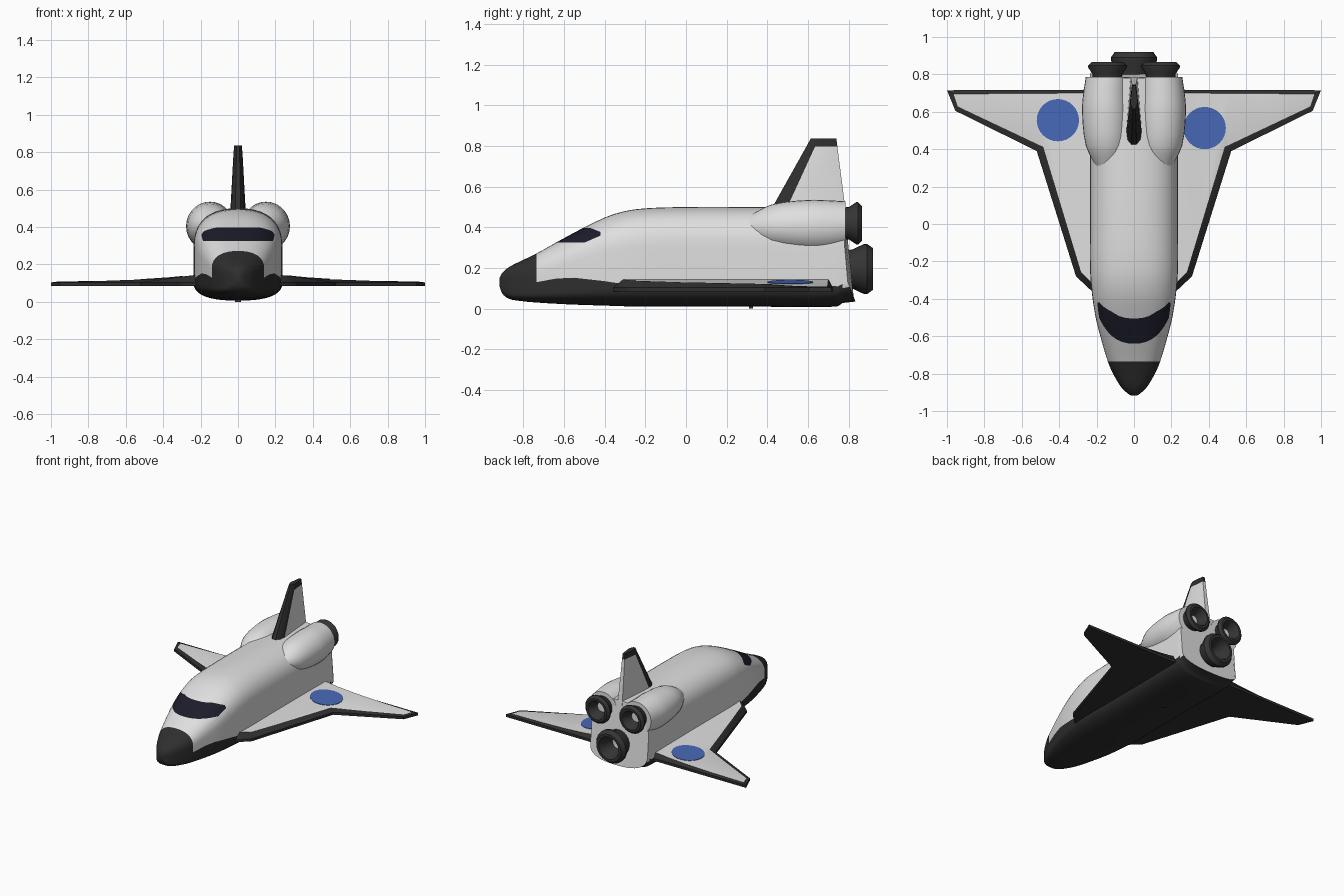
import bpy, bmesh, math
from mathutils import Vector

if "Cube" in bpy.data.objects:
    bpy.data.objects.remove(bpy.data.objects["Cube"])

def mat(name, col):
    m = bpy.data.materials.new(name)
    m.diffuse_color = (*col, 1)
    m.use_nodes = True
    m.node_tree.nodes["Principled BSDF"].inputs["Base Color"].default_value = m.diffuse_color
    return m

WHITE = mat("white tile", (.74, .74, .74))
DARK = mat("charcoal tile", (.028, .028, .028))
GLASS = mat("window glass", (.012, .012, .024))
BLUE = mat("blue marking", (.065, .14, .48))
METAL = mat("engine metal", (.035, .035, .035))

def finish(bm, name, mats, angle=35):
    bmesh.ops.recalc_face_normals(bm, faces=bm.faces[:])
    me = bpy.data.meshes.new(name)
    bm.to_mesh(me)
    bm.free()
    for m in mats:
        me.materials.append(m)
    ob = bpy.data.objects.new(name, me)
    bpy.context.collection.objects.link(ob)
    bpy.ops.object.select_all(action='DESELECT')
    ob.select_set(True)
    bpy.context.view_layer.objects.active = ob
    bpy.ops.object.shade_smooth_by_angle(angle=math.radians(angle))
    return ob

def loft(rings, cap_start=True, cap_end=True):
    bm = bmesh.new()
    vs = [[bm.verts.new(p) for p in r] for r in rings]
    n = len(vs[0])
    for a, b in zip(vs, vs[1:]):
        for i in range(n):
            bm.faces.new((a[i], a[(i + 1) % n], b[(i + 1) % n], b[i]))
    if cap_start:
        bm.faces.new(vs[0])
    if cap_end:
        bm.faces.new(vs[-1])
    return bm

def lerp(table, t):
    for (a, p), (b, q) in zip(table, table[1:]):
        if t <= b:
            return p + (q - p) * max(0, t - a) / (b - a)
    return table[-1][1]

def refine(st, steps):
    # smooth interpolation between stations
    def slope(i, k):
        a, b = st[max(i - 1, 0)], st[min(i + 1, len(st) - 1)]
        return (b[k] - a[k]) / (b[0] - a[0])
    out = []
    for i in range(len(st) - 1):
        h = st[i + 1][0] - st[i][0]
        for s in range(steps):
            t = s / steps
            row = [st[i][0] + h * t]
            for k in range(1, len(st[0])):
                p, q = st[i][k], st[i + 1][k]
                row.append(p * (2*t**3 - 3*t*t + 1) + q * (3*t*t - 2*t**3)
                           + h * (t**3 - 2*t*t + t) * slope(i, k) + h * (t**3 - t*t) * slope(i + 1, k))
            out.append(row)
    return out + [list(st[-1])]

# fuselage: y, half width, bottom, top
stations = [(-.918, .014, .11, .15), (-.905, .035, .075, .175), (-.87, .07, .048, .205),
            (-.80, .112, .036, .24), (-.735, .14, .03, .272), (-.6, .18, .022, .347),
            (-.5, .205, .018, .4), (-.37, .225, .014, .46), (-.24, .235, .01, .49),
            (0, .235, .01, .5), (.35, .235, .01, .5), (.74, .238, .01, .5), (.78, .236, .035, .5)]
paint = [(-.735, .13), (-.64, .148), (-.55, .152), (-.4, .135), (-.25, .112), (-.1, .111)]
N = 10

def section(y, w, zb, zt, last):
    zl, zh = zb + .2 * (zt - zb), zb + .6 * (zt - zb)
    half = []
    for i in range(N + 1):
        a = math.pi / 2 * i / N
        half.append((w * math.sin(a) ** .8, zl - (zl - zb) * max(0, math.cos(a)) ** .8))
    half.append((w, min(max(zl + .002, lerp(paint, y)), zh - .002)))
    for i in range(N + 1):
        a = math.pi / 2 * i / N
        half.append((w * max(0, math.cos(a)) ** .84, zh + (zt - zh) * math.sin(a) ** .84))
    half[0], half[-1] = (0, zb), (0, zt)
    pts = half + [(-x, z) for x, z in half[-2:0:-1]]
    return [(x, y + (max(0, .17 - z) * .4 if last else 0), z) for x, z in pts]

rows = refine(stations, 4)
bm = loft([section(*r, i == len(rows) - 1) for i, r in enumerate(rows)])
# cockpit window outline: planes facing outward
win = [((0, 0, .325), (0, 0, -1)), ((0, 0, .397), (0, 0, 1)), ((0, -.42, 0), (0, 1, 0)),
       ((0, -.5, .325), (0, .035, -.08)), ((0, -.47, .397), (0, .02, .05))]
win = [(Vector(c), Vector(n).normalized()) for c, n in win]
for co, no in win:
    fs = [f for f in bm.faces if -.70 < f.calc_center_median().y < -.38 and f.calc_center_median().z > .25]
    geo = set(fs) | {e for f in fs for e in f.edges} | {v for f in fs for v in f.verts}
    bmesh.ops.bisect_plane(bm, geom=list(geo), dist=1e-5, plane_co=co, plane_no=no)
for f in bm.faces:
    c = f.calc_center_median()
    if c.y > .775 and len(f.verts) > 8:
        continue
    if c.y < -.735 or c.z < lerp(paint, c.y) - .001:
        f.material_index = 1
    elif all((c - co).dot(no) < 0 for co, no in win):
        f.material_index = 2
finish(bm, "fuselage", [WHITE, DARK, GLASS])

# wings: dark underside and rim, white inner top
outer = [(.1, -.4), (.23, -.355), (.31, -.28), (.52, .39), (.955, .605), (1, .715), (.28, .717), (.1, .735)]
inner = [(.1, -.33), (.23, -.31), (.282, -.26), (.485, .412), (.942, .628), (.965, .695), (.28, .7), (.1, .705)]
top = [(.1, .15), (.235, .143), (.35, .13), (.5, .12), (.7, .113), (1, .108)]
for s, side in ((-1, "left"), (1, "right")):
    bm = loft([[(s * x, y, .085) for x, y in outer], [(s * x, y, .104) for x, y in outer],
               [(s * x, y, .2) for x, y in inner]])
    for f in bm.faces:
        f.material_index = 0 if all(v.co.z > .19 for v in f.verts) else 1
    for x, _ in top[1:-1]:
        fs = [f for f in bm.faces if f.material_index == 0]
        geo = set(fs) | {e for f in fs for e in f.edges} | {v for f in fs for v in f.verts}
        bmesh.ops.bisect_plane(bm, geom=list(geo), dist=1e-5, plane_co=(s * x, 0, 0), plane_no=(1, 0, 0))
    for v in bm.verts:
        if v.co.z > .19:
            v.co.z = lerp(top, abs(v.co.x))
    finish(bm, side + "_wing", [WHITE, DARK], 25)

# round wing markings, thin plates following the wing surface
for name, cx, cy in (("left_marking", -.407, .555), ("right_marking", .378, .513)):
    rings = []
    for r in (.113, .085, .055, .02):
        ring = []
        for i in range(32):
            x, y = cx + r * math.cos(i * math.pi / 16), cy + r * math.sin(i * math.pi / 16)
            ring.append((x, y, lerp(top, abs(x)) + .003))
        rings.append(ring)
    bm = loft([[(x, y, z - .005) for x, y, z in rings[0]]] + rings)
    finish(bm, name, [BLUE])

# rear pods beside the fin: y, centre x, centre z, radii
pod = [(.31, .14, .40, .065, .055), (.42, .146, .405, .112, .107), (.6, .15, .405, .128, .13),
       (.7, .148, .405, .123, .128), (.785, .14, .41, .118, .118)]
for s, side in ((-1, "left"), (1, "right")):
    rings = [[(s * (cx + rx * math.cos(i * math.pi / 14)), y, cz + rz * math.sin(i * math.pi / 14))
              for i in range(28)] for y, cx, cz, rx, rz in refine(pod, 3)]
    finish(loft(rings), side + "_pod", [WHITE])

# tail fin: z, leading y, trailing y, half thickness, dark band width
rings = []
for z, yl, yt, w, b in ((.47, .405, .787, .042, .08), (.797, .588, .745, .024, .047), (.837, .61, .74, .02, .045)):
    h = [(w * .35, yl + .004), (w * .85, yl + .03), (w, yl + b), (w * .45, yt)]
    rings.append([(x, y, z) for x, y in h] + [(-x, y, z) for x, y in reversed(h)])
bm = loft(rings)
for i, f in enumerate(bm.faces):
    f.material_index = 1 if i % 8 in (0, 1, 5, 6, 7) or i >= 8 else 0
finish(bm, "tail_fin", [WHITE, DARK])

# engine bells: lathed along y, pale throat disc
profile = [(0, .078), (.3, .08), (.7, .104), (.8, .104), (1, .086), (1, .07), (.4, .042), (.25, .036)]
for name, x, z, y0, ln, k in (("left_engine", -.142, .42, .775, .09, 1), ("right_engine", .142, .42, .775, .09, 1),
                              ("lower_engine", 0, .195, .775, .145, 1.19)):
    rings = [[(x + k * r * math.cos(i * math.pi / 12), y0 + ln * t, z + k * r * math.sin(i * math.pi / 12))
              for i in range(24)] for t, r in profile]
    bm = loft(rings)
    bm.faces.ensure_lookup_table()
    bm.faces[-1].material_index = 1
    finish(bm, name, [METAL, WHITE])

# small belly fitting
bm = bmesh.new()
bmesh.ops.create_cube(bm, size=1)
for v in bm.verts:
    v.co = Vector((v.co.x * .03, .32 + v.co.y * .02, .008 + v.co.z * .016))
finish(bm, "belly_fitting", [DARK])
